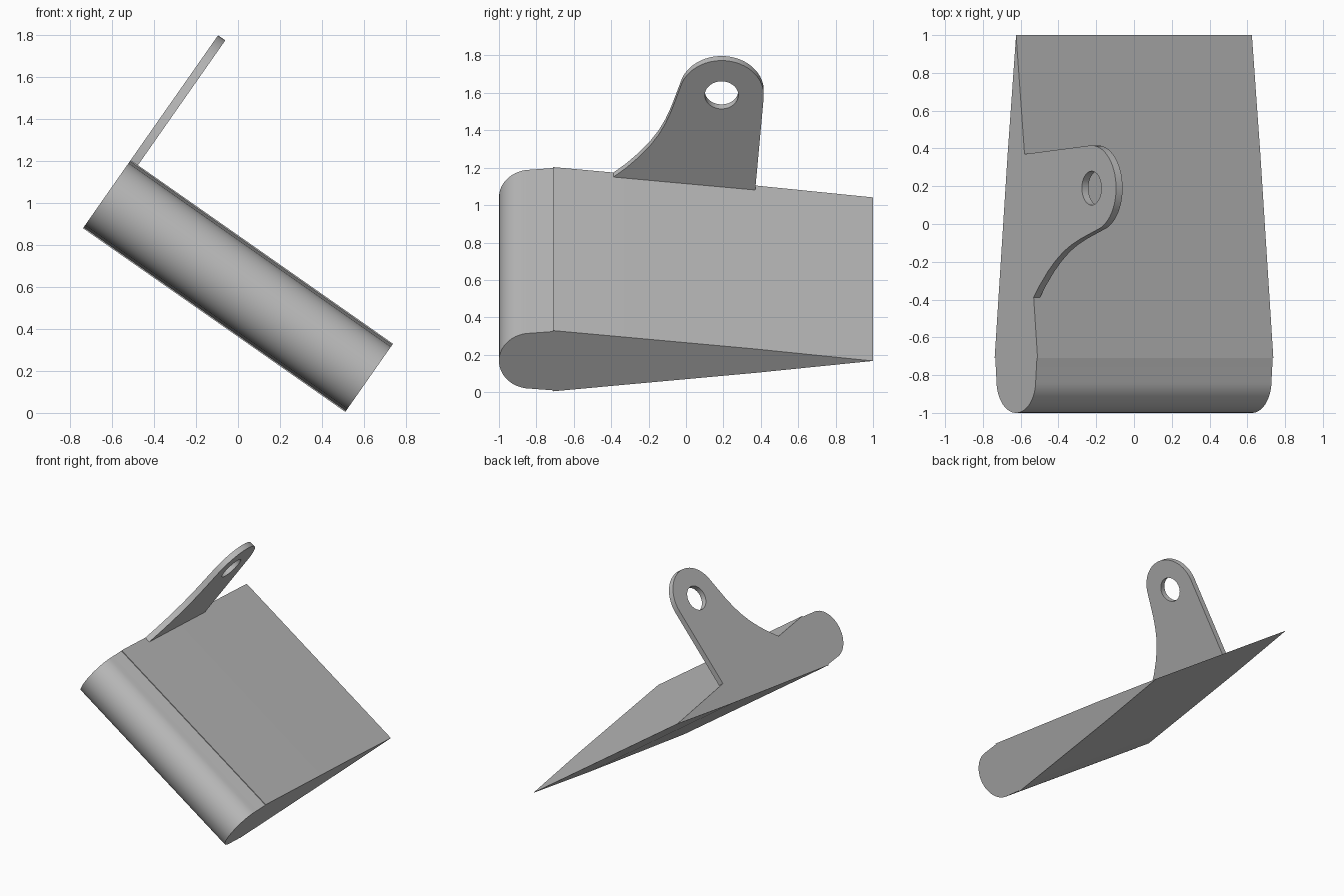
import bpy
import bmesh
from math import radians, cos, sin
from mathutils import Matrix

cube = bpy.data.objects.get("Cube")
if cube:
    bpy.data.objects.remove(cube, do_unlink=True)

HALF_SPAN = 0.762
PLACE = Matrix.Translation((0, 0, 0.604)) @ Matrix.Rotation(radians(35), 4, 'Y')

grey = bpy.data.materials.new("plain grey")
grey.use_nodes = True
grey.diffuse_color = (0.5, 0.5, 0.5, 1)
grey.node_tree.nodes["Principled BSDF"].inputs["Base Color"].default_value = (0.5, 0.5, 0.5, 1)


def arc(cy, cz, ry, rz, start, end, steps):
    """Points on an elliptical arc, angles in degrees."""
    angles = [radians(start + (end - start) * i / steps) for i in range(steps + 1)]
    return [(cy + ry * cos(a), cz + rz * sin(a)) for a in angles]


def prism(name, loops, x_start, x_end):
    """Fill an outline (further loops are holes) and extrude it across the span."""
    bm = bmesh.new()
    for loop in loops:
        verts = [bm.verts.new((x_start, y, z)) for y, z in loop]
        for i, v in enumerate(verts):
            bm.edges.new((verts[i - 1], v))
    if len(loops) == 1:
        bm.faces.new(verts)
    else:
        bmesh.ops.triangle_fill(bm, use_beauty=True, edges=bm.edges[:])
    result = bmesh.ops.extrude_face_region(bm, geom=bm.faces[:])
    moved = [g for g in result["geom"] if isinstance(g, bmesh.types.BMVert)]
    bmesh.ops.translate(bm, verts=moved, vec=(x_end - x_start, 0, 0))
    bmesh.ops.recalc_face_normals(bm, faces=bm.faces[:])
    bm.transform(PLACE)
    mesh = bpy.data.meshes.new(name)
    bm.to_mesh(mesh)
    bm.free()
    mesh.materials.append(grey)
    obj = bpy.data.objects.new(name, mesh)
    bpy.context.collection.objects.link(obj)
    bpy.ops.object.select_all(action='DESELECT')
    obj.select_set(True)
    bpy.context.view_layer.objects.active = obj
    bpy.ops.object.shade_smooth_by_angle(angle=radians(30))
    return obj


# Tapered blade, thinning to a sharp trailing edge
blade = [(-0.71, 0.198), (0.37, 0.078), (1, 0), (0.37, -0.078), (-0.71, -0.198)]
prism("blade", [blade], -HALF_SPAN, HALF_SPAN)

# Rounded leading edge, slightly thinner than the blade
nose = [(-0.71, 0.192)] + arc(-0.83, 0, 0.17, 0.181, 90, 270, 32) + [(-0.71, -0.192)]
prism("rounded_nose", [nose], -HALF_SPAN, HALF_SPAN)

# Mounting tab with a hole, flush with the raised end
tab = arc(0.19, 0.697, 0.226, 0.226, -3.6, 160, 24)
tab += [(-0.05, 0.685), (-0.08, 0.59), (-0.11, 0.512), (-0.145, 0.44), (-0.195, 0.363),
        (-0.25, 0.295), (-0.32, 0.222), (-0.39, 0.161), (0.37, 0.077)]
hole = arc(0.19, 0.697, 0.09, 0.09, 0, 348.75, 31)
prism("mounting_tab", [tab, hole], -HALF_SPAN, -HALF_SPAN + 0.042)
